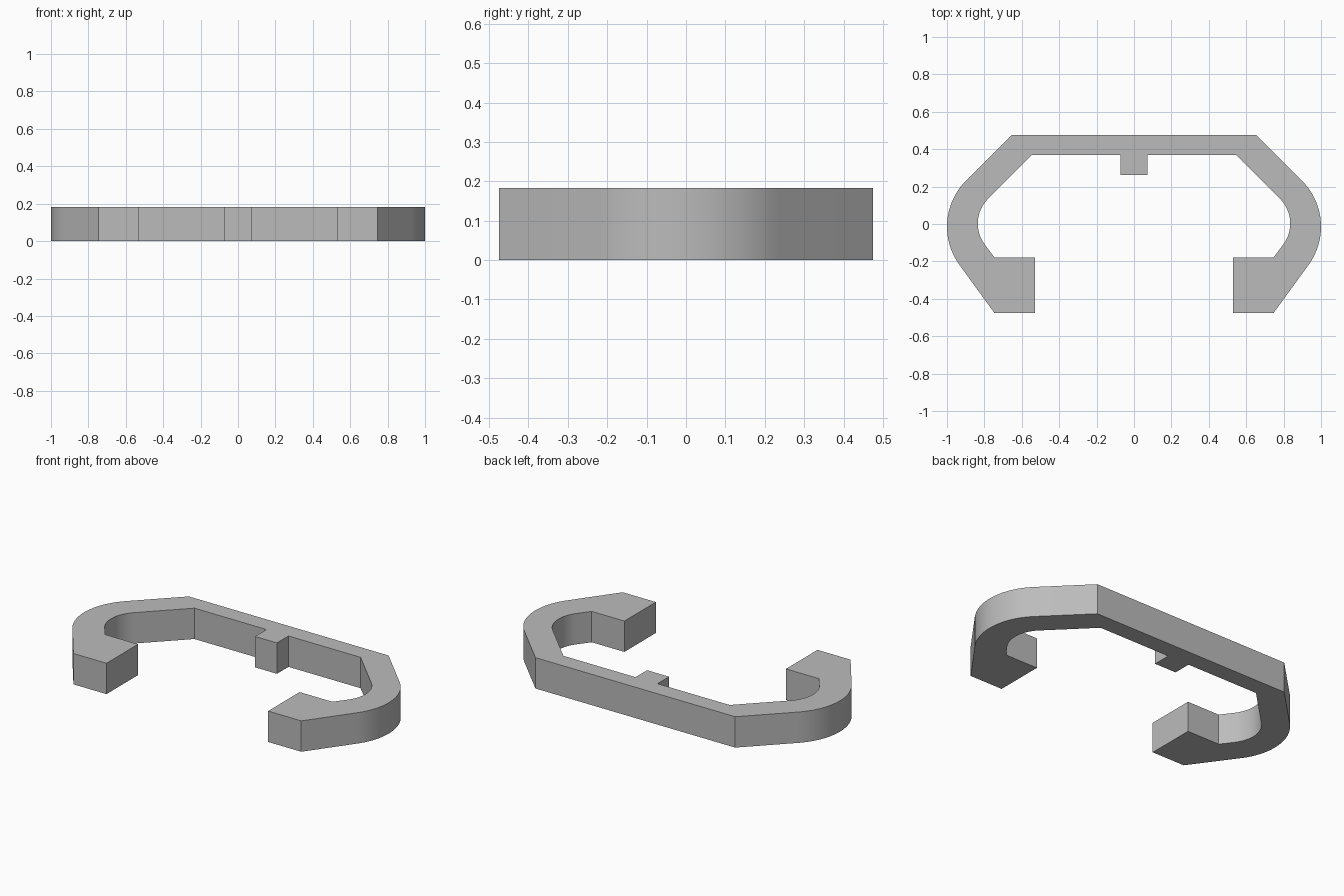
import bpy
import bmesh
from math import cos, sin, radians
from mathutils import Vector

HEIGHT = 0.183
STEPS = 20

cube = bpy.data.objects.get("Cube")
if cube:
    bpy.data.objects.remove(cube)


def arc(cx, cy, radius, start, end):
    """Points along an arc, angles in degrees."""
    angles = [radians(start + (end - start) * i / STEPS) for i in range(STEPS + 1)]
    return [(cx + radius * cos(a), cy + radius * sin(a)) for a in angles]


# Single grey material
grey = bpy.data.materials.new("plain grey")
grey.use_nodes = True
colour = (0.5, 0.5, 0.5, 1)
grey.diffuse_color = colour
grey.node_tree.nodes["Principled BSDF"].inputs["Base Color"].default_value = colour

# Left half outline: back bar, outer bend, jaw block, inner bend, centre tab
half = [(0.655, 0.475)]
half += arc(0.652, -0.014, 0.348, 45, -36.9)
half += [(0.747, -0.475), (0.53, -0.475), (0.53, -0.18), (0.745, -0.18)]
half += arc(0.648, 0.0025, 0.187, -36.9, 45)
half += [(0.545, 0.37), (0.072, 0.37), (0.072, 0.262)]
outline = half + [(-x, y) for x, y in reversed(half)]

# Extrude the mirrored outline into a solid clip
bm = bmesh.new()
base = bm.faces.new([bm.verts.new((x, y, 0)) for x, y in outline])
extruded = bmesh.ops.extrude_face_region(bm, geom=[base], use_keep_orig=True)
top = [v for v in extruded["geom"] if isinstance(v, bmesh.types.BMVert)]
bmesh.ops.translate(bm, verts=top, vec=Vector((0, 0, HEIGHT)))
bmesh.ops.recalc_face_normals(bm, faces=bm.faces)
mesh = bpy.data.meshes.new("open_clip")
bm.to_mesh(mesh)
bm.free()

clip = bpy.data.objects.new("open_clip", mesh)
bpy.context.collection.objects.link(clip)
mesh.materials.append(grey)

# Smooth bends, crisp corners
bpy.ops.object.select_all(action="DESELECT")
clip.select_set(True)
bpy.context.view_layer.objects.active = clip
bpy.ops.object.shade_smooth_by_angle(angle=radians(20))
